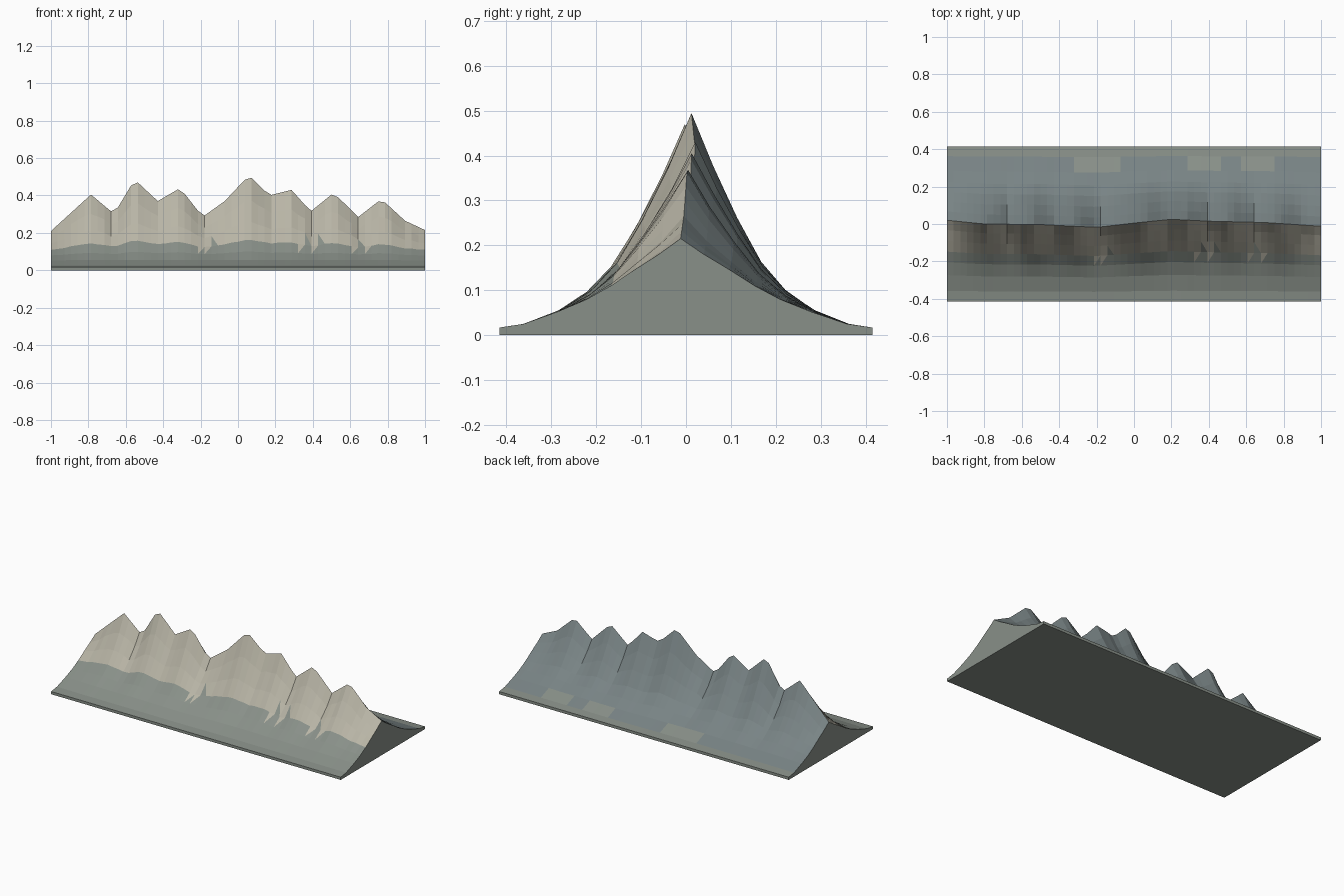
import bpy, random

if "Cube" in bpy.data.objects:
    bpy.data.objects.remove(bpy.data.objects["Cube"])
random.seed(4)

COLS, HALF = 56, 0.415

# Skyline heights and crest wander along x
SKY = [(-1, .21), (-.786, .405), (-.679, .315), (-.643, .335), (-.571, .455), (-.536, .47),
       (-.429, .37), (-.321, .433), (-.286, .41), (-.214, .318), (-.179, .293), (-.071, .37),
       (.036, .484), (.071, .495), (.143, .425), (.179, .403), (.286, .43), (.357, .35),
       (.393, .318), (.5, .405), (.536, .39), (.643, .285), (.75, .368), (.786, .363),
       (.893, .265), (1, .215)]
CREST = [(-1, .02), (-.8, 0), (-.5, -.003), (-.2, -.018), (0, .005), (.2, .025),
         (.4, .015), (.7, .008), (1, -.012)]
# Cross-section: distance from crest, height of the lowest section, share of extra peak height
SECTION = [(0, .215, 1), (.05, .18, .7), (.105, .146, .41), (.16, .11, .19),
           (.215, .08, .075), (.28, .053, .01), (.36, .025, 0), (HALF, .017, 0)]
GULLIES = (6, 9, 23, 39, 46)


def lerp(table, x):
    for (a, va), (b, vb) in zip(table, table[1:]):
        if x <= b + 1e-6:
            return va + (vb - va) * (x - a) / (b - a)
    return table[-1][1]


def material(name, rgb):
    m = bpy.data.materials.new(name)
    m.diffuse_color = (*rgb, 1)
    m.use_nodes = True
    m.node_tree.nodes["Principled BSDF"].inputs["Base Color"].default_value = m.diffuse_color
    return m


# Rows run from the front foot over the crest to the back foot
rows = [(-d, b, k) for d, b, k in reversed(SECTION)] + SECTION[1:]
n = len(rows)
verts, faces, mats = [], [], []
for i in range(COLS + 1):
    x = -1 + 2 * i / COLS
    h, c = lerp(SKY, x), lerp(CREST, x)
    wear = [random.uniform(-.008, .004), random.uniform(-.008, .004)]
    for t, base, k in rows:
        z = base + (h - .215) * k
        if 0 < abs(t) < .25 and 0 < i < COLS:
            z += wear[t > 0] * (1 - abs(t) / .25)
            if i in GULLIES and abs(t) < .12:
                z -= .008
        verts.append((x, t + c * (1 - abs(t) / HALF), z))
    verts += [(x, HALF, 0), (x, -HALF, 0)]

# Skin: pale upper front, grey lower front, slate back, pale grey patches near the back foot
ring = n + 2
patches = set(range(19, 26)) | set(range(36, 41)) | set(range(44, 49))
for i in range(COLS):
    a, b = i * ring, (i + 1) * ring
    for j in range(ring):
        j2 = (j + 1) % ring
        quad = (a + j, b + j, b + j2, a + j2)
        if j == 3 and i in (22, 23, 37, 39, 45, 47):
            # Jagged edge of the pale rock
            faces += [(quad[0], quad[1], quad[2]), (quad[0], quad[2], quad[3])]
            mats += [1, 0]
            continue
        if j == 4 and i in (24, 38, 40, 46):
            faces += [(quad[0], quad[1], quad[3]), (quad[1], quad[2], quad[3])]
            mats += [1, 0]
            continue
        faces.append(quad)
        if 4 <= j < n // 2:
            mats.append(0)
        elif n // 2 <= j < n - 2:
            mats.append(1 if j == n - 3 and i in patches else 2)
        else:
            mats.append(1)

# Flat end caps
faces += [tuple(reversed(range(ring)))[::-1][::-1], tuple(COLS * ring + j for j in range(ring))]
mats += [1, 1]

mesh = bpy.data.meshes.new("mountain_ridge")
mesh.from_pydata(verts, [], faces)
for m in (material("pale_rock", (.48, .46, .38)), material("grey_rock", (.25, .28, .25)),
          material("slate_rock", (.19, .23, .235))):
    mesh.materials.append(m)
mesh.polygons.foreach_set("material_index", mats)
mesh.update()
ridge = bpy.data.objects.new("mountain_ridge", mesh)
bpy.context.collection.objects.link(ridge)
